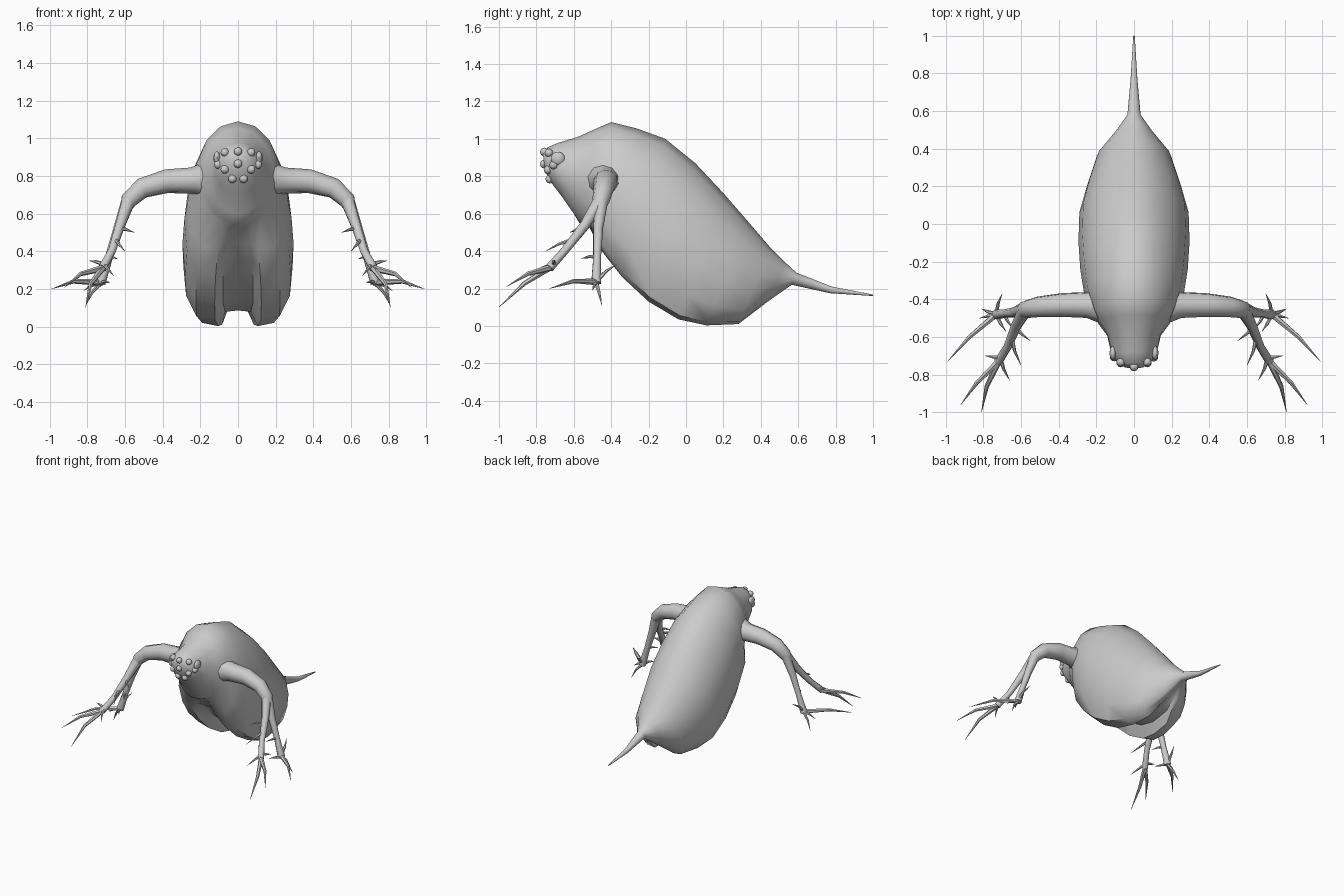
import bpy, bmesh, math
from mathutils import Vector
from mathutils.bvhtree import BVHTree

if "Cube" in bpy.data.objects:
    bpy.data.objects.remove(bpy.data.objects["Cube"])


def finish(bm, name, mirror=False, angle=50):
    bmesh.ops.recalc_face_normals(bm, faces=bm.faces)
    me = bpy.data.meshes.new(name)
    bm.to_mesh(me)
    ob = bpy.data.objects.new(name, me)
    bpy.context.collection.objects.link(ob)
    bpy.ops.object.select_all(action='DESELECT')
    ob.select_set(True)
    bpy.context.view_layer.objects.active = ob
    bpy.ops.object.shade_smooth_by_angle(angle=math.radians(angle))
    if mirror:
        ob.modifiers.new("mirror", 'MIRROR')
    return ob


def loft(bm, rings):
    loops = [[bm.verts.new(p) for p in r] for r in rings]
    n = len(loops[0])
    for a, b in zip(loops, loops[1:]):
        for i in range(n):
            j = (i + 1) % n
            bm.faces.new((a[i], a[j], b[j], b[i]))
    bm.faces.new(loops[0])
    bm.faces.new(loops[-1])


def tube(bm, pts, radii, sides=8):
    pts = [Vector(p) for p in pts]
    rings = []
    for i, p in enumerate(pts):
        d = (pts[min(i + 1, len(pts) - 1)] - pts[max(i - 1, 0)]).normalized()
        u = d.cross(Vector((0.3, 1, 0.1))).normalized()
        v = d.cross(u)
        rings.append([p + radii[i] * (u * math.cos(t) + v * math.sin(t))
                      for t in (2 * math.pi * k / sides for k in range(sides))])
    loft(bm, rings)


# body: stations of (dorsal y,z, ventral y,z, half width, groove amount, groove depth)
stations = [
    (-.765, .92, -.755, .83, .05, 0, 0),
    (-.74, .955, -.72, .765, .095, 0, 0),
    (-.68, .98, -.67, .70, .125, 0, 0),
    (-.58, 1.01, -.60, .60, .145, 0, 0),
    (-.48, 1.055, -.57, .55, .19, 0, 0),
    (-.40, 1.09, -.52, .53, .22, .1, .02),
    (-.26, 1.055, -.455, .40, .265, .8, .09),
    (-.11, 1.0, -.34, .26, .285, 1, .13),
    (.05, .87, -.20, .13, .295, 1, .14),
    (.20, .71, -.04, .035, .29, 1, .14),
    (.33, .56, .11, .003, .25, 1, .15),
    (.45, .42, .28, .01, .20, 1, .22),
    (.53, .34, .44, .13, .10, .6, .15),
    (.59, .285, .565, .22, .036, 0, 0),
    (.78, .21, .77, .175, .018, 0, 0),
    (1.0, .168, 1.0, .160, .004, 0, 0),
]
angles = [0, 25, 50, 75, 100, 125, 145, 160, 172, 180]


def section(yd, zd, yv, zv, w, k, g):
    groove = [(0, 0), (.37, .05), (.71, .18), (.93, .37), (1, .58), (.95, .81),
              (.76, .97), (.42, 1), (.27, 1 - .9 * g), (0, 1 - g)]
    half = []
    for a, (gx, gs) in zip(angles, groove):
        a = math.radians(a)
        x = w * (math.sin(a) * (1 - k) + gx * k)
        s = (1 - math.cos(a)) / 2 * (1 - k) + gs * k
        half.append(Vector((x, yd + (yv - yd) * s, zd + (zv - zd) * s)))
    return half + [Vector((-p.x, p.y, p.z)) for p in half[-2:0:-1]]


bm = bmesh.new()
loft(bm, [section(*s) for s in stations])
bmesh.ops.recalc_face_normals(bm, faces=bm.faces)
tree = BVHTree.FromBMesh(bm)
finish(bm, "shell_body")

# eye beads scattered over the snout
bm = bmesh.new()
for x, z in [(0, .93), (.07, .925), (0, .865), (.07, .835), (.03, .785), (.105, .86),
             (-.07, .925), (-.07, .835), (-.03, .785), (-.105, .86)]:
    hit = tree.ray_cast(Vector((x, -2, z)), Vector((0, 1, 0)))[0]
    if hit:
        geo = bmesh.ops.create_icosphere(bm, subdivisions=2, radius=.023)
        bmesh.ops.translate(bm, verts=geo['verts'], vec=hit)
finish(bm, "eye_beads")

# large flat side eyes
bm = bmesh.new()
geo = bmesh.ops.create_uvsphere(bm, u_segments=12, v_segments=8, radius=1)
bmesh.ops.scale(bm, verts=geo['verts'], vec=(.018, .038, .036))
bmesh.ops.translate(bm, verts=geo['verts'], vec=(.112, -.685, .895))
finish(bm, "side_eye", mirror=True)

# forked swimming arm, mirrored
bm = bmesh.new()
tube(bm, [(.10, -.44, .78), (.19, -.435, .78), (.25, -.43, .775), (.38, -.43, .772),
          (.51, -.44, .735), (.58, -.455, .67), (.61, -.475, .60)],
     [.115, .088, .07, .064, .055, .046, .022], 10)
tube(bm, [(.58, -.45, .68), (.635, -.47, .52), (.685, -.475, .37), (.73, -.48, .23)],
     [.038, .028, .022, .028])
tube(bm, [(.58, -.46, .67), (.625, -.54, .54), (.67, -.65, .40), (.72, -.73, .31)],
     [.038, .028, .022, .024])
finish(bm, "forked_arm", mirror=True)

# bristles: (root, tip, root radius)
bristles = [
    ((.72, -.47, .235), (.99, -.73, .20), .018),
    ((.73, -.48, .235), (.82, -.50, .19), .013),
    ((.73, -.48, .24), (.70, -.37, .33), .013),
    ((.73, -.48, .23), (.81, -.45, .11), .013),
    ((.69, -.475, .37), (.64, -.56, .36), .013),
    ((.73, -.48, .23), (.68, -.57, .235), .014),
    ((.72, -.73, .31), (.92, -.96, .21), .018),
    ((.72, -.73, .31), (.81, -1.0, .10), .018),
    ((.71, -.71, .33), (.66, -.83, .27), .013),
    ((.71, -.71, .33), (.79, -.70, .35), .013),
    ((.63, -.55, .52), (.55, -.62, .50), .013),
    ((.65, -.60, .46), (.60, -.75, .40), .013),
]
bm = bmesh.new()
for root, tip, r in bristles:
    a, b = Vector(root), Vector(tip)
    mid = a.lerp(b, .5) + (b - a).length * Vector((.05, 0, .06))
    tube(bm, [a, mid, b], [r, r * .65, .001], 6)
finish(bm, "arm_bristles", mirror=True)
